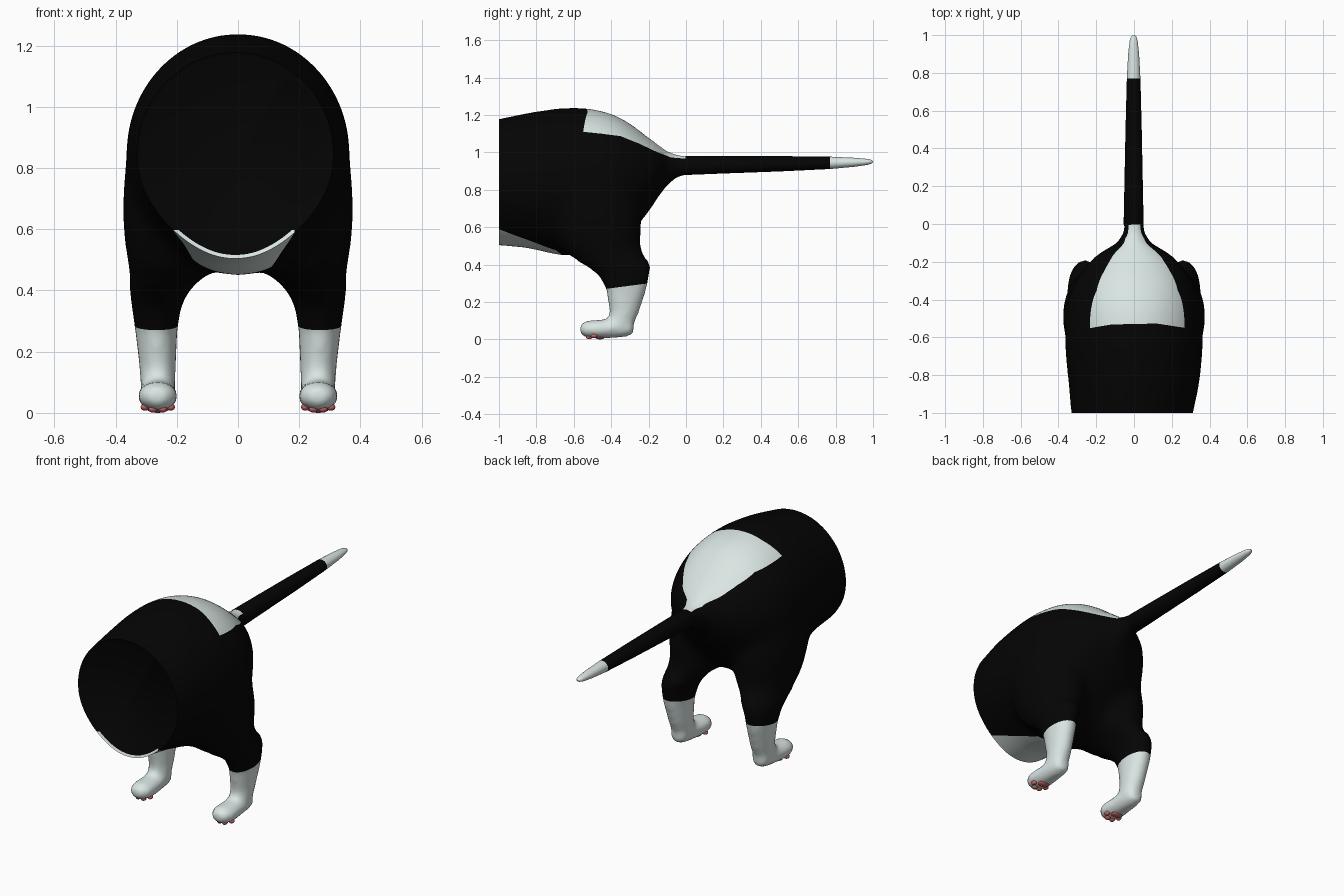
import bpy, bmesh, math
from mathutils import Vector

if "Cube" in bpy.data.objects:
    bpy.data.objects.remove(bpy.data.objects["Cube"])


def material(name, rgb):
    m = bpy.data.materials.new(name)
    m.diffuse_color = (*rgb, 1)
    m.use_nodes = True
    m.node_tree.nodes["Principled BSDF"].inputs["Base Color"].default_value = m.diffuse_color
    return m


BLACK = material("black fur", (0.0013, 0.0013, 0.0013))
WHITE = material("white fur", (0.70, 0.79, 0.77))
PINK = material("pink pad", (0.6, 0.13, 0.13))


def loft(bm, rings, n=32):
    """Skin elliptical rings: centre, radius vectors a and b, optional narrowing below."""
    loops = []
    for c, a, b, *k in rings:
        c, a, b = Vector(c), Vector(a), Vector(b)
        loop = []
        for i in range(n):
            t = 2 * math.pi * i / n
            slim = 1 - (k[0] if k else 0) * max(0, -math.sin(t)) ** 2
            loop.append(bm.verts.new(c + a * math.cos(t) * slim + b * math.sin(t)))
        loops.append(loop)
    faces = [bm.faces.new(loops[0]), bm.faces.new(loops[-1])]
    for p, q in zip(loops, loops[1:]):
        for i in range(n):
            j = (i + 1) % n
            faces.append(bm.faces.new((p[i], p[j], q[j], q[i])))
    bmesh.ops.recalc_face_normals(bm, faces=faces)


def finish(bm, name, mats):
    me = bpy.data.meshes.new(name)
    bm.to_mesh(me)
    bm.free()
    ob = bpy.data.objects.new(name, me)
    bpy.context.collection.objects.link(ob)
    for m in mats:
        me.materials.append(m)
    bpy.ops.object.select_all(action='DESELECT')
    ob.select_set(True)
    bpy.context.view_layer.objects.active = ob
    return ob


def line(pts, t):
    """Height on a piecewise straight line."""
    for (a, za), (b, zb) in zip(pts, pts[1:]):
        if t <= b:
            return za + (zb - za) * (t - a) / (b - a)
    return pts[-1][1]


def cut(bm, co, no, test):
    """Cut only the faces that pass the test."""
    faces = [f for f in bm.faces if test(f.calc_center_median())]
    geom = set(faces)
    for f in faces:
        geom.update(f.edges)
        geom.update(f.verts)
    bmesh.ops.bisect_plane(bm, geom=list(geom), dist=1e-5, plane_co=co, plane_no=no)


bm = bmesh.new()

# Trunk: y, top, bottom, half width, narrowing below
trunk = [(-1.10, 1.16, 0.505, 0.305, 0.2), (-1.0, 1.18, 0.50, 0.325, 0.2),
         (-0.85, 1.212, 0.488, 0.347, 0.15), (-0.68, 1.238, 0.447, 0.365, 0.1),
         (-0.56, 1.241, 0.45, 0.367, 0), (-0.45, 1.225, 0.46, 0.362, 0),
         (-0.36, 1.193, 0.50, 0.34, 0), (-0.28, 1.143, 0.58, 0.30, 0),
         (-0.20, 1.08, 0.68, 0.24, 0), (-0.15, 1.04, 0.76, 0.175, 0),
         (-0.10, 1.005, 0.825, 0.09, 0), (-0.05, 0.987, 0.865, 0.058, 0),
         (0.0, 0.98, 0.88, 0.05, 0), (0.08, 0.98, 0.88, 0.05, 0)]
loft(bm, [((-0.01 if y < -0.9 else 0, y, (t + b) / 2), (w, 0, 0), (0, 0, (t - b) / 2), k)
          for y, t, b, w, k in trunk], 40)

# Hind legs: z, inner x, outer x, front y, back y
leg = [(0.98, 0.08, 0.325, -0.66, -0.38), (0.88, 0.06, 0.357, -0.72, -0.31),
       (0.76, 0.05, 0.374, -0.75, -0.262), (0.65, 0.04, 0.379, -0.74, -0.235),
       (0.56, 0.04, 0.372, -0.71, -0.238), (0.50, 0.05, 0.363, -0.68, -0.245),
       (0.46, 0.085, 0.356, -0.65, -0.225), (0.425, 0.135, 0.354, -0.59, -0.202),
       (0.385, 0.168, 0.352, -0.52, -0.190), (0.34, 0.187, 0.346, -0.465, -0.198),
       (0.27, 0.198, 0.336, -0.427, -0.211), (0.15, 0.203, 0.322, -0.408, -0.25),
       (0.08, 0.205, 0.318, -0.42, -0.28), (0.025, 0.215, 0.31, -0.43, -0.30)]
# Feet: y, top, bottom, half width
foot = [(-0.566, 0.075, 0.035, 0.025), (-0.55, 0.092, 0.017, 0.048), (-0.52, 0.102, 0.008, 0.063),
        (-0.47, 0.104, 0.005, 0.066), (-0.42, 0.11, 0.006, 0.061), (-0.36, 0.13, 0.009, 0.057),
        (-0.30, 0.11, 0.018, 0.048), (-0.28, 0.09, 0.035, 0.03)]
for s in (-1, 1):
    loft(bm, [((s * (i + o) / 2, (f + b) / 2, z), ((o - i) / 2, 0, 0), (0, (b - f) / 2, 0))
              for z, i, o, f, b in leg])
    loft(bm, [((s * 0.262, y, (t + b) / 2), (w, 0, 0), (0, 0, (t - b) / 2))
              for y, t, b, w in foot], 24)

# Blend trunk and legs into one skin
body = finish(bm, "body_and_hind_legs", [BLACK, WHITE])
m = body.modifiers.new("fuse", 'REMESH')
m.mode, m.voxel_size = 'VOXEL', 0.016
m = body.modifiers.new("soften", 'SMOOTH')
m.factor, m.iterations = 0.5, 5
for n in ("fuse", "soften"):
    bpy.ops.object.modifier_apply(modifier=n)

bm = bmesh.new()
bm.from_mesh(body.data)

# Extra softening where the thighs meet the trunk
for _ in range(24):
    bmesh.ops.smooth_vert(bm, verts=[v for v in bm.verts if v.co.z > 0.42 and -1.05 < v.co.y < -0.18],
                          factor=0.5, use_axis_x=True, use_axis_y=True, use_axis_z=True)

# Flat front end with a rounded rim, and open end hidden in the tail root
for co, no in (((0, 0, 0), (0, 1, 0)), ((0, -1, 0), (0, -1, 0))):
    r = bmesh.ops.bisect_plane(bm, geom=bm.verts[:] + bm.edges[:] + bm.faces[:], dist=1e-4,
                               plane_co=co, plane_no=no, clear_outer=True)
    edges = [e for e in r["geom_cut"] if isinstance(e, bmesh.types.BMEdge)]
    cap = bmesh.ops.contextual_create(bm, geom=edges)["faces"]
rim = list({v for f in cap for v in f.verts})
bmesh.ops.inset_region(bm, faces=cap, thickness=0.012, use_even_offset=False)
for v in rim:
    v.co.y += 0.007

# Borders of the white patches
RUMP = [(-0.56, 1.130), (-0.45, 1.118), (-0.35, 1.103), (-0.25, 1.06), (-0.15, 1.008),
        (-0.08, 0.976), (0.0, 0.968)]
RUMP_FRONT = [(-0.4, -0.58), (-0.12, -0.532), (0.12, -0.527), (0.4, -0.57)]
BELLY = [(-1.0, 0.598), (-0.85, 0.572), (-0.74, 0.51), (-0.66, 0.45)]
BELLY_SIDE = [(-1.0, 0.20), (-0.66, 0.115)]
CHEST = [(-0.40, 0.56), (-0.21, 0.625), (-0.141, 0.60), (-0.139, 0.71), (0.01, 0.70),
         (0.08, 0.655), (0.17, 0.60), (0.4, 0.47)]
SOCK = [(-0.7, 0.23), (-0.43, 0.27), (-0.2, 0.30)]
TILT = 0.07


def on_cap(c):
    return c.y < -0.9995


for pts, lo, hi, tilt in ((RUMP, 0.85, 1.3, TILT), (BELLY, 0.4, 0.65, 0), (SOCK, 0.2, 0.35, 0)):
    for (a, za), (b, zb) in zip(pts, pts[1:]):
        cut(bm, (0, a, za), (tilt * (b - a), za - zb, b - a),
            lambda c: a - 0.02 < c.y < b + 0.02 and lo < c.z < hi and not on_cap(c))
for (a, ya), (b, yb) in zip(RUMP_FRONT, RUMP_FRONT[1:]):
    cut(bm, (a, ya, 0), (ya - yb, b - a, 0), lambda c: c.z > 1.05 and a - 0.02 < c.x < b + 0.02)
(a, xa), (b, xb) = BELLY_SIDE
for s in (-1, 1):
    cut(bm, (s * xa - 0.015, a, 0), (s * (b - a), xa - xb, 0),
        lambda c: c.y < -0.6 and c.z < 0.65 and not on_cap(c))
cut(bm, (-0.14, 0, 0), (1, 0, 0), on_cap)
for (a, za), (b, zb) in zip(CHEST, CHEST[1:]):
    if b - a > 0.01:
        cut(bm, (a, 0, za), (za - zb, 0, b - a), on_cap)

for f in bm.faces:
    c = f.calc_center_median()
    f.smooth = True
    if on_cap(c):
        white = c.z < line(CHEST, c.x)
    else:
        white = (c.y > line(RUMP_FRONT, c.x) and c.z + TILT * c.x > line(RUMP, c.y)
                 or c.y < -0.66 and c.z < line(BELLY, c.y)
                 and abs(c.x + 0.015) < line(BELLY_SIDE, c.y)
                 or c.z < line(SOCK, c.y))
    f.material_index = int(white)
bm.to_mesh(body.data)
bm.free()
bpy.ops.object.shade_smooth_by_angle(angle=math.radians(40))

# Tail: y, centre z, half width, half height; white tip
tail = [(-0.04, 0.925, 0.04, 0.035), (0.0, 0.93, 0.053, 0.051), (0.2, 0.934, 0.049, 0.047),
        (0.5, 0.939, 0.043, 0.041), (0.77, 0.944, 0.036, 0.033), (0.9, 0.947, 0.029, 0.024),
        (0.97, 0.949, 0.021, 0.016), (0.992, 0.95, 0.014, 0.01), (1.0, 0.95, 0.005, 0.004)]
bm = bmesh.new()
loft(bm, [((-0.002, y, z), (w, 0, 0), (0, 0, h)) for y, z, w, h in tail], 20)
for f in bm.faces:
    f.material_index = int(f.calc_center_median().y > 0.77)
finish(bm, "tail", [BLACK, WHITE])
bpy.ops.object.shade_smooth_by_angle(angle=math.radians(40))

# Paw pads: one large pad and four toe pads under each foot
pads = [(0, -0.46, 0.036, 0.026), (-0.042, -0.492, 0.014, 0.018), (-0.016, -0.517, 0.015, 0.018),
        (0.016, -0.517, 0.015, 0.018), (0.042, -0.492, 0.014, 0.018)]
for s, side in ((-1, "left"), (1, "right")):
    bm = bmesh.new()
    for x, y, rx, ry in pads:
        r = bmesh.ops.create_uvsphere(bm, u_segments=12, v_segments=8, radius=1)
        bmesh.ops.scale(bm, vec=(rx, ry, 0.012), verts=r["verts"])
        bmesh.ops.translate(bm, vec=(s * 0.262 + x, y, 0.012 + 4 * x * x), verts=r["verts"])
    finish(bm, "paw_pads_" + side, [PINK])
    bpy.ops.object.shade_smooth_by_angle(angle=math.radians(40))
